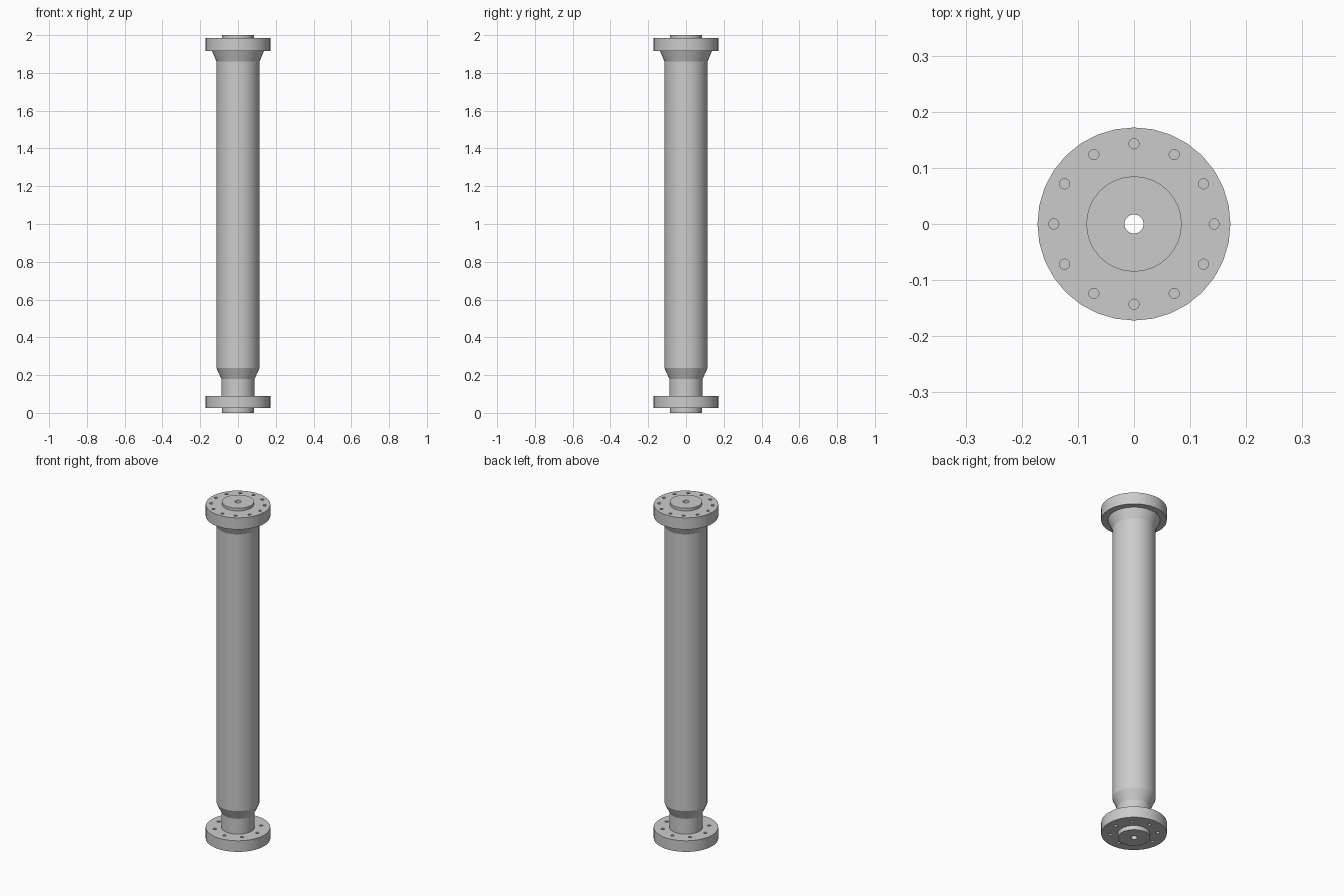
import bpy, bmesh
from math import radians, cos, sin, pi

if "Cube" in bpy.data.objects:
    bpy.data.objects.remove(bpy.data.objects["Cube"])

SEG = 32
BORE = 0.017


def ring_part(name, profile):
    """Revolve a closed (radius, z) profile around the z axis."""
    bm = bmesh.new()
    rings = [[bm.verts.new((r * cos(2 * pi * i / SEG), r * sin(2 * pi * i / SEG), z))
              for i in range(SEG)] for r, z in profile]
    for a, b in zip(rings, rings[1:] + rings[:1]):
        for i in range(SEG):
            j = (i + 1) % SEG
            bm.faces.new((a[i], a[j], b[j], b[i]))
    bmesh.ops.recalc_face_normals(bm, faces=bm.faces)
    me = bpy.data.meshes.new(name)
    bm.to_mesh(me)
    bm.free()
    ob = bpy.data.objects.new(name, me)
    bpy.context.collection.objects.link(ob)
    return ob


def drill(target, count, circle, radius, z0, z1):
    """Cut a circle of bolt holes between z0 and z1."""
    bm = bmesh.new()
    for k in range(count):
        a = 2 * pi * k / count
        new = bmesh.ops.create_cone(bm, cap_ends=True, segments=20, radius1=radius,
                                    radius2=radius, depth=z1 - z0)["verts"]
        bmesh.ops.translate(bm, verts=new,
                            vec=(circle * cos(a), circle * sin(a), (z0 + z1) / 2))
    me = bpy.data.meshes.new(target.name + "_hole_cutter")
    bm.to_mesh(me)
    bm.free()
    cutter = bpy.data.objects.new(me.name, me)
    bpy.context.collection.objects.link(cutter)
    mod = target.modifiers.new("bolt_holes", 'BOOLEAN')
    mod.operation, mod.solver, mod.object = 'DIFFERENCE', 'EXACT', cutter
    bpy.context.view_layer.objects.active = target
    bpy.ops.object.modifier_apply(modifier=mod.name)
    bpy.data.objects.remove(cutter)


# One turned body: lower boss, flange, neck, barrel, flare, upper flange, boss, bore
spool = ring_part("flanged_pipe", [
    (BORE, 0), (0.085, 0), (0.085, 0.025),
    (0.172, 0.025), (0.172, 0.09),
    (0.088, 0.09), (0.088, 0.18), (0.114, 0.237),
    (0.114, 1.86), (0.137, 1.916),
    (0.172, 1.916), (0.172, 1.984),
    (0.085, 1.984), (0.085, 2.0), (BORE, 2.0)])

# Bolt holes: twelve in the upper flange, eight through the lower flange
drill(spool, 12, 0.143, 0.009, 1.93, 2.05)
drill(spool, 8, 0.125, 0.009, -0.05, 0.12)

bpy.ops.object.select_all(action='DESELECT')
spool.select_set(True)
bpy.context.view_layer.objects.active = spool
bpy.ops.object.shade_smooth_by_angle(angle=radians(15))
